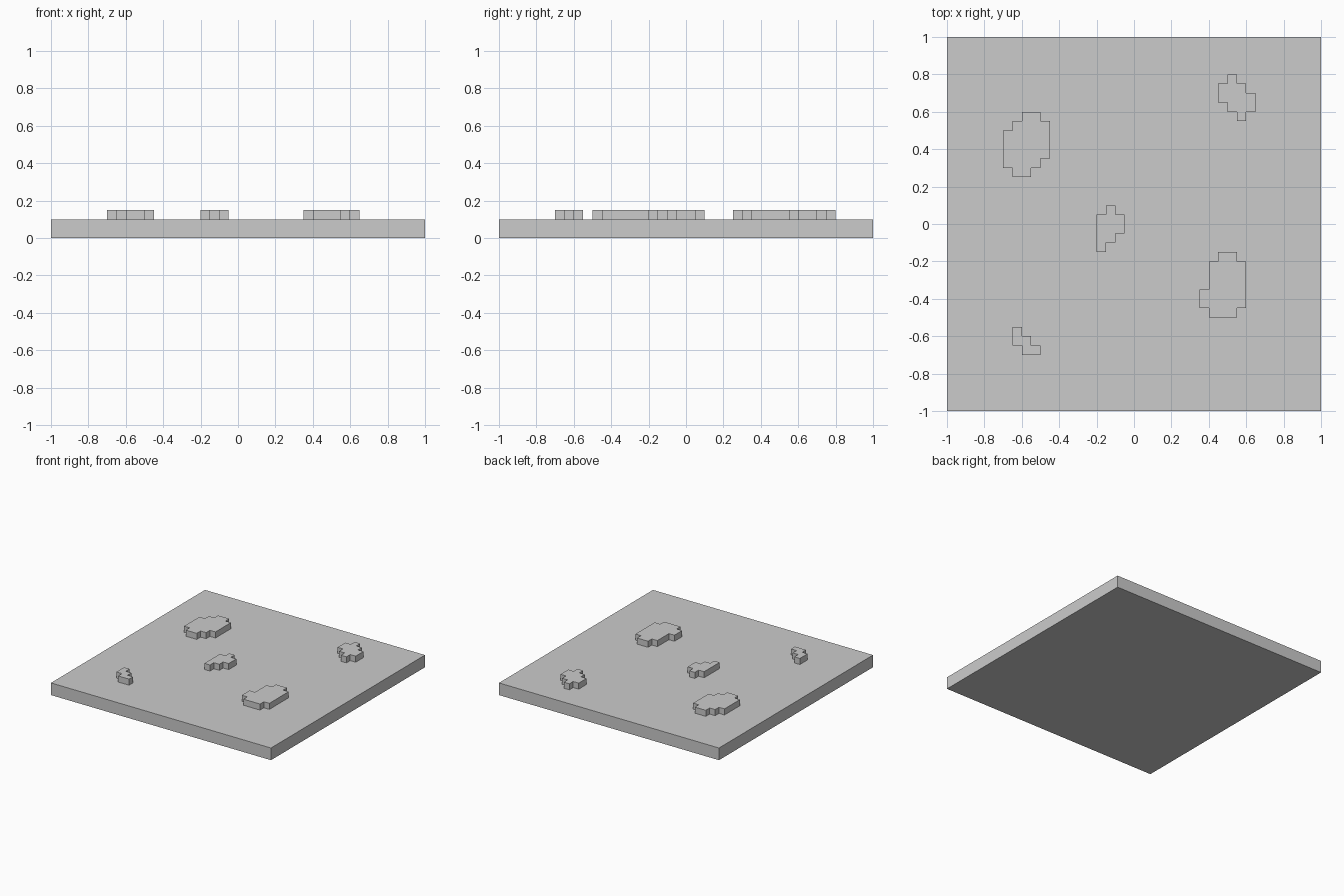
import bpy, bmesh

if "Cube" in bpy.data.objects:
    bpy.data.objects.remove(bpy.data.objects["Cube"])

CELL = 0.05        # size of one grid cell
SLAB_TOP = 0.10
PATCH_TOP = 0.15


def make_prism(name, outline, z0, z1):
    """Extrude a counter-clockwise outline from z0 to z1."""
    bm = bmesh.new()
    base = bm.faces.new([bm.verts.new((x, y, z0)) for x, y in outline])
    bm.normal_update()
    top = bmesh.ops.extrude_face_region(bm, geom=[base], use_keep_orig=True)
    bmesh.ops.translate(bm, vec=(0, 0, z1 - z0),
                        verts=[g for g in top["geom"] if isinstance(g, bmesh.types.BMVert)])
    bmesh.ops.recalc_face_normals(bm, faces=bm.faces)
    mesh = bpy.data.meshes.new(name)
    bm.to_mesh(mesh)
    bm.free()
    obj = bpy.data.objects.new(name, mesh)
    bpy.context.collection.objects.link(obj)
    return obj


def stepped_outline(top, rows):
    """Outline of stacked cell rows; each row is (left, right, height) in cells."""
    left, right, y = [], [], top
    for x0, x1, h in rows:
        for side, x in ((left, x0), (right, x1)):
            if side and side[-1][0] == x:
                side.pop()                      # straight run: drop the middle point
            else:
                side.append((x, y))
            side.append((x, y - h))
        y -= h
    return [(x * CELL, y * CELL) for x, y in left + right[::-1]]


# Ground slab
make_prism("ground_slab", [(-1, -1), (1, -1), (1, 1), (-1, 1)], 0, SLAB_TOP)

# Raised patches: top edge in cells, then rows from back to front
patches = {
    "patch_back_left": (12, [(-12, -10, 1), (-13, -9, 1), (-14, -9, 3), (-14, -10, 1), (-13, -11, 1)]),
    "patch_back_right": (16, [(10, 11, 1), (9, 12, 1), (9, 13, 1), (10, 13, 1), (11, 12, 1)]),
    "patch_centre": (2, [(-3, -2, 1), (-4, -1, 2), (-4, -2, 1), (-4, -3, 1)]),
    "patch_front_right": (-3, [(9, 11, 1), (8, 12, 3), (7, 12, 2), (8, 11, 1)]),
    "patch_front_left": (-11, [(-13, -12, 1), (-13, -11, 1), (-12, -10, 1)]),
}
for name, (top, rows) in patches.items():
    make_prism(name, stepped_outline(top, rows), SLAB_TOP, PATCH_TOP)
